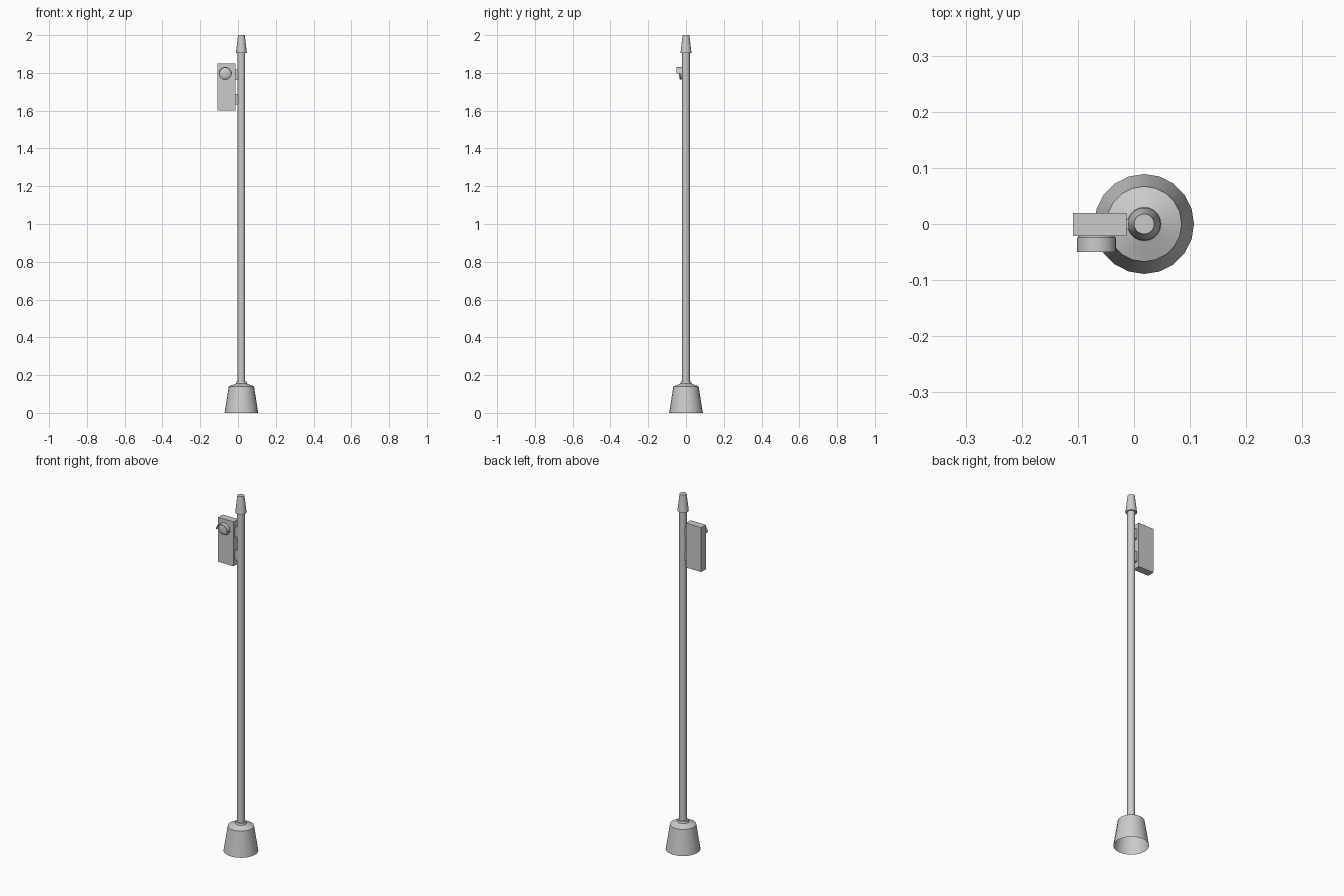
import bpy, bmesh, math

if "Cube" in bpy.data.objects:
    bpy.data.objects.remove(bpy.data.objects["Cube"])

CX = 0.018  # pole axis


def finish(name, bm, smooth=True):
    bmesh.ops.recalc_face_normals(bm, faces=bm.faces)
    me = bpy.data.meshes.new(name)
    bm.to_mesh(me)
    bm.free()
    ob = bpy.data.objects.new(name, me)
    bpy.context.collection.objects.link(ob)
    if smooth:
        bpy.ops.object.select_all(action='DESELECT')
        ob.select_set(True)
        bpy.context.view_layer.objects.active = ob
        bpy.ops.object.shade_smooth_by_angle(angle=math.radians(35))
    return ob


def lathe(name, profile, sides, cap_end=False):
    """Spin (radius, z) pairs about the local z axis."""
    bm = bmesh.new()
    rings = [[bm.verts.new((r * math.cos(2 * math.pi * i / sides),
                            r * math.sin(2 * math.pi * i / sides), z))
              for i in range(sides)] for r, z in profile]
    for a, b in zip(rings, rings[1:]):
        for i in range(sides):
            j = (i + 1) % sides
            bm.faces.new((a[i], a[j], b[j], b[i]))
    if cap_end:
        bm.faces.new(rings[-1])
    return finish(name, bm)


def box(name, lo, hi):
    bm = bmesh.new()
    bmesh.ops.create_cube(bm, size=1)
    for v in bm.verts:
        v.co = [(a + b) / 2 + c * (b - a) for a, b, c in zip(lo, hi, v.co)]
    return finish(name, bm, False)


# Flared base, open underneath, with a sloped shoulder
base = lathe("base", [(0.089, 0), (0.067, 0.14), (0.03, 0.155), (0.027, 0.165), (0.019, 0.165)], 20)
# Pole and tapered top cap
pole = lathe("pole", [(0.02, 0.16), (0.02, 1.91)], 20)
cap = lathe("top_cap", [(0.019, 1.905), (0.029, 1.905), (0.018, 2.0)], 20, True)
for ob in (base, pole, cap):
    ob.location.x = CX

# Signal housing and its two brackets
box("signal_housing", (-0.109, -0.021, 1.6), (-0.013, 0.02, 1.85))
for i, z in enumerate((1.66, 1.79)):
    box(f"bracket_{i + 1}", (-0.014, -0.009, z - 0.028), (0.003, 0.009, z + 0.028))

# Round lens facing forward
LX, LZ = -0.067, 1.796
lens = lathe("lens", [(0.032, 0), (0.032, 0.009), (0.026, 0.014), (0.014, 0.017)], 20, True)
lens.rotation_euler.x = math.pi / 2
lens.location = (LX, -0.02, LZ)

# Half-round hood over the lens
bm = bmesh.new()
n = 12
rows = []
for i in range(n + 1):
    a = math.pi * i / n
    rows.append([bm.verts.new((LX + r * math.cos(a), y, LZ + r * math.sin(a)))
                 for r, y in ((0.031, -0.024), (0.031, -0.05), (0.035, -0.05), (0.035, -0.024))])
for a, b in zip(rows, rows[1:]):
    for k in range(4):
        bm.faces.new((a[k], a[(k + 1) % 4], b[(k + 1) % 4], b[k]))
bm.faces.new(rows[0])
bm.faces.new(rows[-1])
finish("lens_hood", bm)
